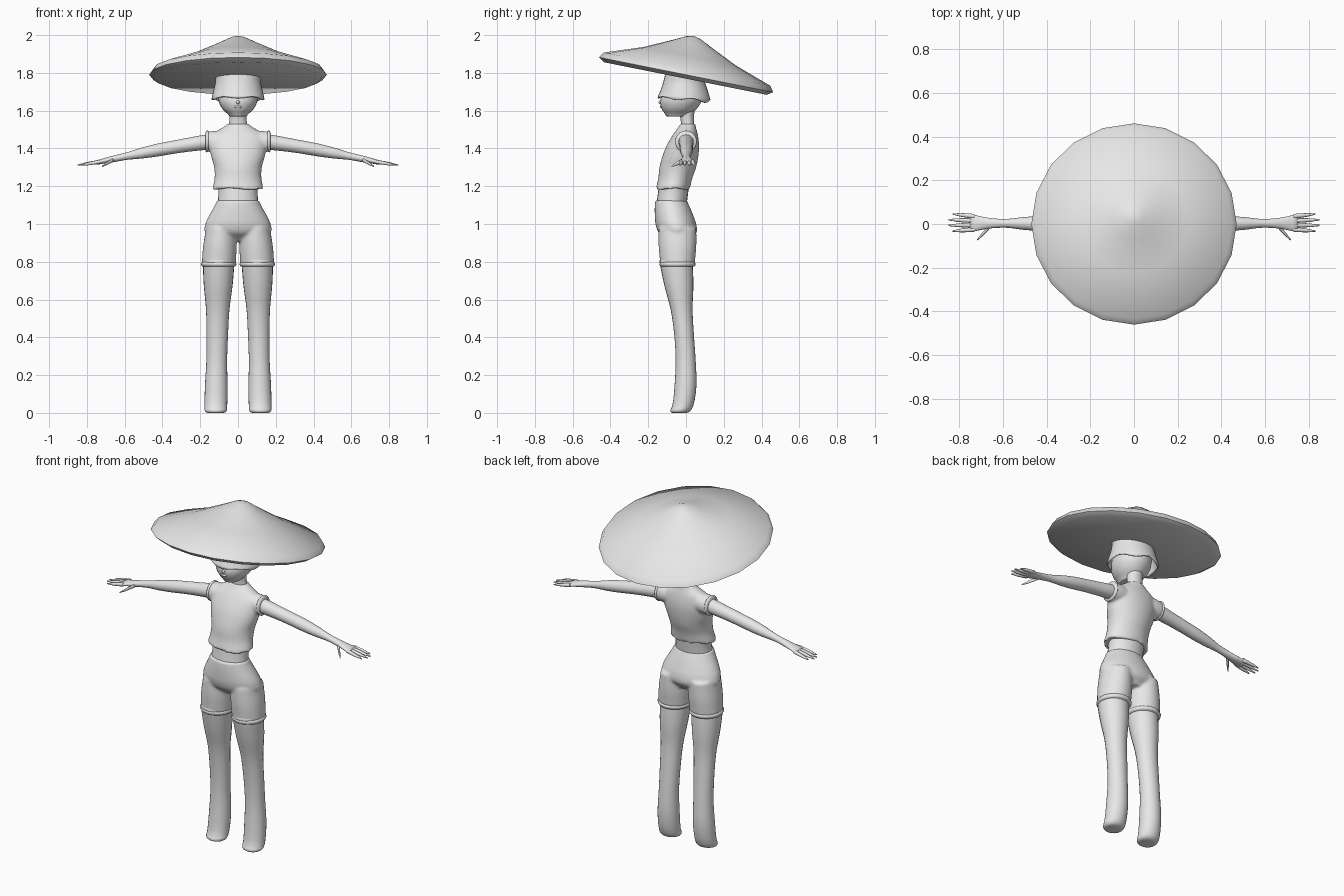
import bpy, bmesh, math
from mathutils import Vector

cube = bpy.data.objects.get("Cube")
if cube:
    bpy.data.objects.remove(cube, do_unlink=True)

clay = bpy.data.materials.new("light grey")
clay.use_nodes = True
clay.diffuse_color = (0.8, 0.8, 0.8, 1)
clay.node_tree.nodes["Principled BSDF"].inputs["Base Color"].default_value = clay.diffuse_color


def sample(values, t):
    """Catmull-Rom value at t along an evenly spaced list."""
    last = len(values) - 1
    i = min(int(t * last), last - 1)
    f = t * last - i
    p, q, r, u = (values[max(0, min(last, i + k))] for k in (-1, 0, 1, 2))
    return q + f / 2 * (r - p + f * (2 * p - 5 * q + 4 * r - u + f * (3 * (q - r) + u - p)))


def add_loft(bm, start, end, widths, depths=None, shift=None, sides=24, steps=4,
             cap=True, wave=0, waves=9):
    """Elliptical rings evenly spaced from start to end, upright or along x."""
    start, end = Vector(start), Vector(end)
    depths = depths or widths
    upright = abs(end.z - start.z) > abs(end.x - start.x)
    count = (len(widths) - 1) * steps
    rings = []
    for k in range(count + 1):
        t = k / count
        centre = start.lerp(end, t)
        if shift:
            centre += shift(t)
        w, d = sample(widths, t), sample(depths, t)
        ring = []
        for j in range(sides):
            a = math.tau * j / sides
            u, v = w * math.cos(a), d * math.sin(a)
            ripple = wave * math.sin(waves * a) if k == 0 else 0
            offset = Vector((u, v, ripple) if upright else (0, u, v))
            ring.append(bm.verts.new(centre + offset))
        rings.append(ring)
    for low, high in zip(rings, rings[1:]):
        for j in range(sides):
            n = (j + 1) % sides
            bm.faces.new((low[j], low[n], high[n], high[j]))
    if cap:
        bm.faces.new(rings[0])
        bm.faces.new(rings[-1])


def finish(bm, name, angle=60, blend=0, rounding=0):
    """Make the object; blend fuses overlapping lofts, rounding softens end caps."""
    bmesh.ops.recalc_face_normals(bm, faces=bm.faces)
    mesh = bpy.data.meshes.new(name)
    bm.to_mesh(mesh)
    bm.free()
    obj = bpy.data.objects.new(name, mesh)
    bpy.context.collection.objects.link(obj)
    mesh.materials.append(clay)
    bpy.ops.object.select_all(action="DESELECT")
    obj.select_set(True)
    bpy.context.view_layer.objects.active = obj
    bpy.ops.object.shade_smooth_by_angle(angle=math.radians(angle))
    if rounding:
        bevel = obj.modifiers.new("rounding", "BEVEL")
        bevel.width, bevel.segments = rounding, 4
        bevel.limit_method, bevel.angle_limit = "ANGLE", math.radians(50)
    if blend:
        fuse = obj.modifiers.new("fuse", "REMESH")
        fuse.mode, fuse.voxel_size, fuse.use_smooth_shade = "VOXEL", 0.008, True
        relax = obj.modifiers.new("relax", "SMOOTH")
        relax.factor, relax.iterations = 0.5, blend
    return obj


def loft(name, start, end, widths, depths=None, angle=60, rounding=0, **options):
    bm = bmesh.new()
    add_loft(bm, start, end, widths, depths, **options)
    return finish(bm, name, angle, rounding=rounding)


# Wide conical hat, tipped down at the back
bm = bmesh.new()
profile = [(0, 0.21), (0.04, 0.2), (0.1, 0.17), (0.25, 0.1), (0.45, 0.03),
           (0.47, 0), (0.44, -0.02), (0, -0.02)]
points = [bm.verts.new((r, 0, h)) for r, h in profile]
edges = [bm.edges.new(pair) for pair in zip(points, points[1:])]
bmesh.ops.spin(bm, geom=points + edges, cent=(0, 0, 0), axis=(0, 0, 1), angle=math.tau, steps=20)
bmesh.ops.remove_doubles(bm, verts=bm.verts, dist=0.001)
hat = finish(bm, "hat")
hat.location.z = 1.79
hat.rotation_euler.x = -math.atan(0.2)

# Flared cloth band under the hat, longer at the back
band = loft("hat_band", (0, -0.01, 1.66), (0, -0.01, 1.8), [0.14, 0.13, 0.12, 0.12],
            [0.14, 0.125, 0.11, 0.1], sides=32, cap=False, wave=0.008, waves=5)
for v in band.data.vertices:
    if v.co.z < 1.7:
        v.co.z -= v.co.y * (1.7 - v.co.z) * 2
band.modifiers.new("thickness", "SOLIDIFY").thickness = 0.008

# Neck, head and small face details
loft("neck", (0, 0.015, 1.46), (0, 0, 1.62), [0.06, 0.05, 0.045, 0.05], [0.04, 0.036, 0.036, 0.05])
loft("head", (0, -0.045, 1.57), (0, -0.005, 1.75), [0.045, 0.08, 0.1, 0.106, 0.108, 0.104],
     [0.06, 0.09, 0.108, 0.11, 0.106, 0.1], angle=80, rounding=0.015)
for name, place, size in (("lips", (0, -0.13, 1.62), (0.02, 0.008, 0.007)),
                          ("nose", (0, -0.135, 1.645), (0.01, 0.01, 0.01))):
    bm = bmesh.new()
    bmesh.ops.create_uvsphere(bm, u_segments=12, v_segments=8, radius=1)
    bmesh.ops.scale(bm, vec=size, verts=bm.verts)
    bmesh.ops.translate(bm, vec=place, verts=bm.verts)
    finish(bm, name)

# Cropped shirt with a wavy hem, fused with short sleeves
bm = bmesh.new()
add_loft(bm, (0, -0.07, 1.185), (0, 0.01, 1.53), [0.134, 0.124, 0.126, 0.142, 0.15, 0.14, 0.056],
         [0.09, 0.09, 0.097, 0.095, 0.086, 0.066, 0.04], sides=48, wave=0.006)
for side in (1, -1):
    add_loft(bm, (side * 0.06, 0, 1.44), (side * 0.168, 0, 1.436), [0.05, 0.055, 0.053])
finish(bm, "shirt", blend=3)

# Bare waist
loft("waist", (0, -0.077, 1.1), (0, -0.06, 1.23), [0.108, 0.104, 0.108], [0.08, 0.08, 0.08])

# Shorts: hips fused with two thighs
bm = bmesh.new()
add_loft(bm, (0, -0.035, 0.91), (0, -0.08, 1.125), [0.1, 0.172, 0.174, 0.156, 0.132, 0.112],
         [0.06, 0.1, 0.108, 0.103, 0.095, 0.085], sides=40)
for side in (1, -1):
    add_loft(bm, (side * 0.102, -0.045, 0.785), (side * 0.09, -0.045, 0.98),
             [0.09, 0.089, 0.08], [0.092, 0.1, 0.1])
finish(bm, "shorts", blend=5)


def knee_sway(t):
    return Vector((0, 0.04 * math.sin(math.pi * t ** 0.6), 0))


def arm_arch(t):
    return Vector((0, 0, 0.115 * (t - t ** 1.25)))


upper_arm = [0.04, 0.04, 0.037, 0.035, 0.034, 0.029, 0.02]
finger = [0.011, 0.01, 0.008, 0.003]

for side, label in ((1, "left"), (-1, "right")):
    # Leg with rounded foot
    loft(label + "_leg", (side * 0.118, -0.035, 0), (side * 0.102, -0.055, 0.82),
         [0.06, 0.06, 0.055, 0.057, 0.062, 0.077, 0.084],
         [0.055, 0.058, 0.053, 0.052, 0.058, 0.078, 0.088],
         shift=knee_sway, rounding=0.02, angle=80)
    # Rolled hem of the shorts and edge of the sleeve
    loft(label + "_shorts_hem", (side * 0.102, -0.045, 0.775), (side * 0.102, -0.045, 0.8),
         [0.088, 0.093, 0.093, 0.088], [0.09, 0.096, 0.096, 0.09], steps=1)
    loft(label + "_sleeve_edge", (side * 0.155, 0, 1.438), (side * 0.171, 0, 1.436),
         [0.052, 0.057, 0.057, 0.052], steps=1)
    # Arm flattening into the palm
    bm = bmesh.new()
    add_loft(bm, (side * 0.1, 0, 1.44), (side * 0.75, 0.004, 1.325),
             upper_arm + [0.025, 0.04], upper_arm + [0.017, 0.012], shift=arm_arch)
    # Four fanned fingers, the middle two longer
    for i in range(4):
        y = 0.035 - 0.02 * i
        reach = 0.85 if i in (1, 2) else 0.83
        add_loft(bm, (side * 0.73, y, 1.33), (side * reach, y * 1.3, 1.312), finger, sides=10, steps=2)
    # Thumb
    add_loft(bm, (side * 0.66, -0.01, 1.34), (side * 0.72, -0.075, 1.305), finger, sides=10, steps=2)
    finish(bm, label + "_arm", angle=80)
